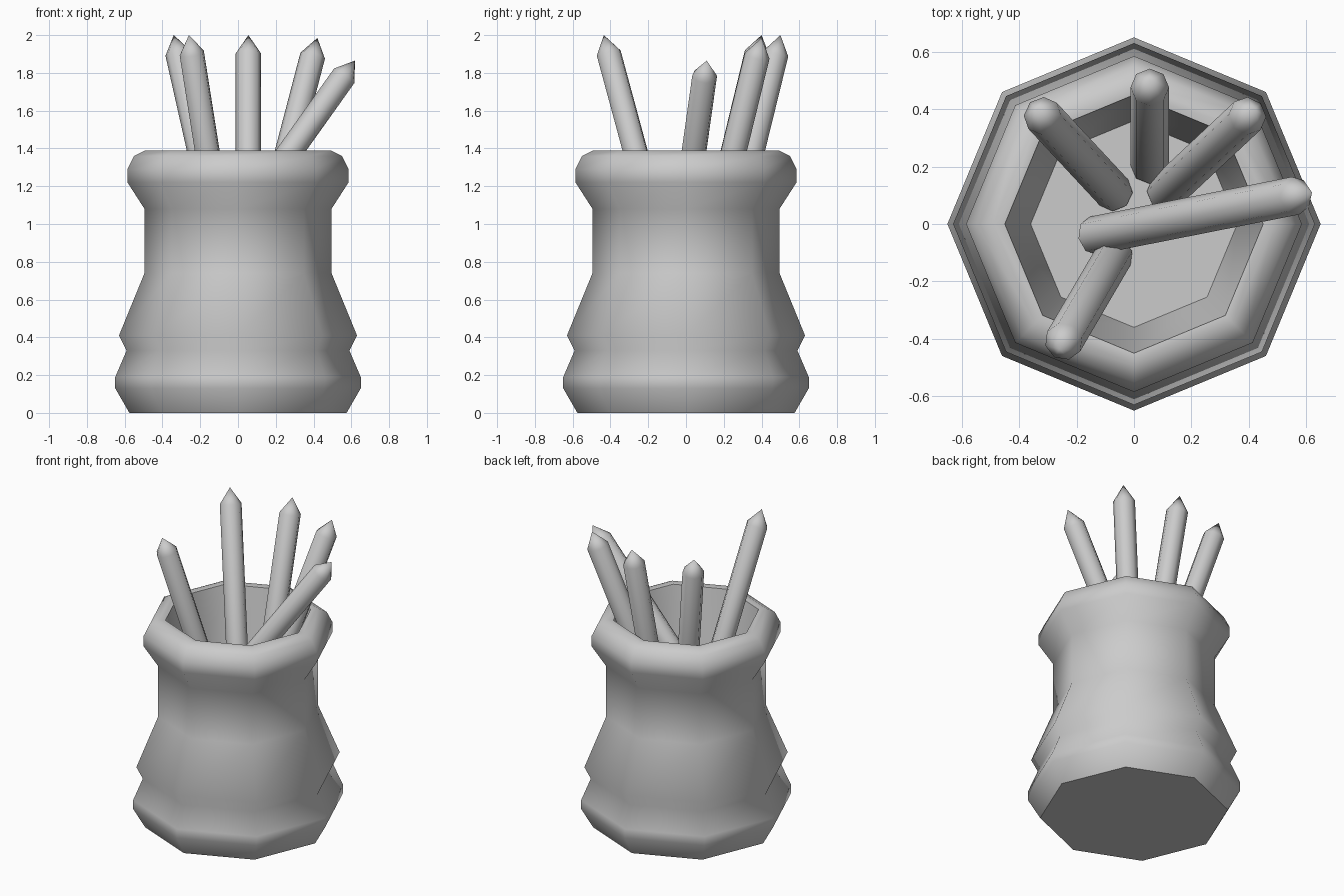
import bpy, math
from mathutils import Vector

if "Cube" in bpy.data.objects:
    bpy.data.objects.remove(bpy.data.objects["Cube"])

grey = bpy.data.materials.new("light_grey")
grey.use_nodes = True
grey.diffuse_color = (0.6, 0.6, 0.6, 1)
grey.node_tree.nodes["Principled BSDF"].inputs["Base Color"].default_value = grey.diffuse_color


def lathe(name, profile, sides, smooth_angle):
    """Revolve (radius, height) points about z; zero radius closes to a point."""
    verts, rings, faces = [], [], []
    for r, z in profile:
        n = 1 if r == 0 else sides
        rings.append([len(verts) + i % n for i in range(sides)])
        for i in range(n):
            a = math.tau * i / sides
            verts.append((r * math.cos(a), r * math.sin(a), z))
    for low, high in zip(rings, rings[1:]):
        for i in range(sides):
            j = (i + 1) % sides
            quad = [low[i], low[j], high[j], high[i]]
            faces.append(list(dict.fromkeys(quad)))
    mesh = bpy.data.meshes.new(name)
    mesh.from_pydata(verts, [], faces)
    mesh.materials.append(grey)
    obj = bpy.data.objects.new(name, mesh)
    bpy.context.collection.objects.link(obj)
    bpy.ops.object.select_all(action="DESELECT")
    obj.select_set(True)
    bpy.context.view_layer.objects.active = obj
    bpy.ops.object.shade_smooth_by_angle(angle=math.radians(smooth_angle))
    return obj


# Octagonal pot: base, foot bulge, belly ridge, neck, rolled rim, inner wall, floor
lathe("pot", [(0, 0), (0.575, 0), (0.65, 0.13), (0.65, 0.19), (0.59, 0.33),
              (0.63, 0.41), (0.495, 0.74), (0.495, 1.08), (0.585, 1.22),
              (0.585, 1.29), (0.55, 1.36), (0.49, 1.39), (0.45, 1.385),
              (0.36, 0.8), (0, 0.8)], 8, 60)

# Pointed sticks leaning outward from the floor: (foot, tip)
sticks = {
    "back_right_stick": ((-0.07, 0.11, 0.8), (-0.34, 0.40, 2.0)),
    "back_stick": ((0.055, 0.205, 0.8), (0.055, 0.50, 2.0)),
    "back_left_stick": ((0.11, 0.11, 0.8), (0.42, 0.40, 1.985)),
    "left_stick": ((-0.14, -0.04, 0.8), (0.62, 0.11, 1.865)),
    "front_right_stick": ((-0.07, -0.11, 0.8), (-0.26, -0.435, 2.0)),
}
for name, (foot, tip) in sticks.items():
    axis = Vector(tip) - Vector(foot)
    top = axis.length
    stick = lathe(name, [(0, 0), (0.067, 0), (0.067, top - 0.1), (0, top)], 8, 60)
    stick.location = foot
    stick.rotation_mode = "QUATERNION"
    stick.rotation_quaternion = axis.to_track_quat("Z", "Y")
